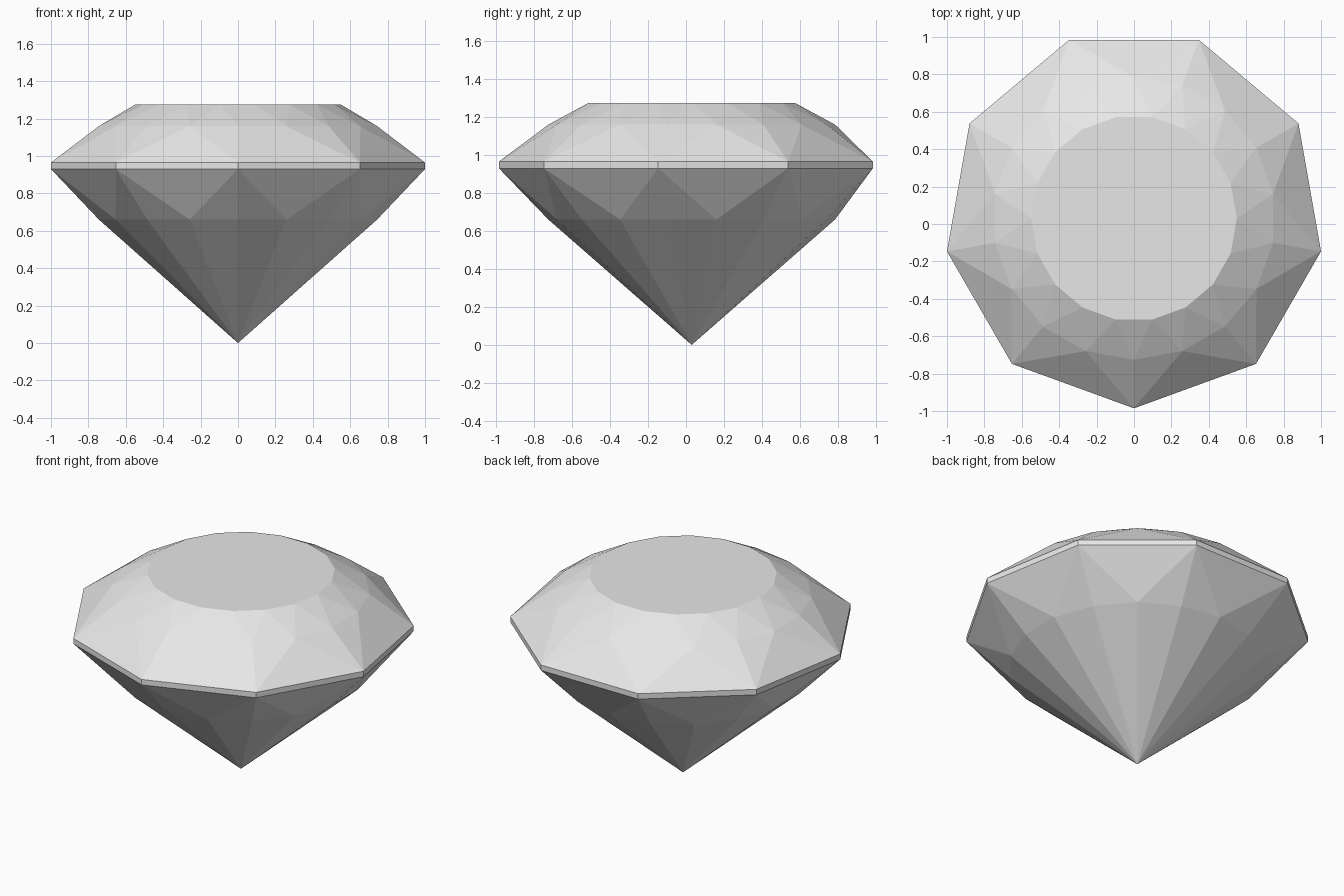
import bpy
import bmesh
from math import cos, sin, radians
from mathutils import Vector

cube = bpy.data.objects.get("Cube")
if cube:
    bpy.data.objects.remove(cube, do_unlink=True)

SIDES = 9
CENTRE_Y = 0.03
GIRDLE_R, RING_R, TABLE_R = 1.0154, 0.755, 0.55
GIRDLE_LOW, GIRDLE_TOP = 0.93, 0.965
CORE = Vector((0, CENTRE_Y, 0.9))

stone = bpy.data.materials.new("pale grey stone")
stone.use_nodes = True
stone.diffuse_color = (0.8, 0.8, 0.8, 1)
stone.node_tree.nodes["Principled BSDF"].inputs["Base Color"].default_value = (0.8, 0.8, 0.8, 1)


def ring(bm, count, radius, z, offset=0):
    """Evenly spaced vertices, starting at the front."""
    verts = []
    for i in range(count):
        a = radians(-90 + offset + 360 * i / count)
        verts.append(bm.verts.new((radius * cos(a), CENTRE_Y + radius * sin(a), z)))
    return verts


def break_facets(bm, girdle, mid):
    """Kite halves and triangles between the girdle and a ring of twice its count."""
    for i in range(SIDES):
        j, a, b = (i + 1) % SIDES, 2 * i, 2 * i + 1
        c = (b + 1) % (2 * SIDES)
        bm.faces.new((girdle[i], mid[a], mid[b]))
        bm.faces.new((girdle[i], mid[b], girdle[j]))
        bm.faces.new((girdle[j], mid[b], mid[c]))


def finish(bm, name):
    bm.normal_update()
    for f in bm.faces:
        if f.normal.dot(f.calc_center_median() - CORE) < 0:
            f.normal_flip()
    mesh = bpy.data.meshes.new(name)
    bm.to_mesh(mesh)
    bm.free()
    mesh.materials.append(stone)
    obj = bpy.data.objects.new(name, mesh)
    bpy.context.scene.collection.objects.link(obj)


# Crown: flat table, star facets and break facets
bm = bmesh.new()
table = ring(bm, 2 * SIDES, TABLE_R, 1.275, 10)
mid = ring(bm, 2 * SIDES, RING_R, 1.16)
girdle = ring(bm, SIDES, GIRDLE_R, GIRDLE_TOP)
bm.faces.new(table)
for i in range(2 * SIDES):
    j = (i + 1) % (2 * SIDES)
    bm.faces.new((table[i], mid[i], mid[j]))
    bm.faces.new((table[i], mid[j], table[j]))
break_facets(bm, girdle, mid)
finish(bm, "crown")

# Girdle: thin upright band
bm = bmesh.new()
low = ring(bm, SIDES, GIRDLE_R, GIRDLE_LOW)
top = ring(bm, SIDES, GIRDLE_R, GIRDLE_TOP)
for i in range(SIDES):
    j = (i + 1) % SIDES
    bm.faces.new((low[i], low[j], top[j], top[i]))
finish(bm, "girdle")

# Pavilion: break facets, then long facets down to the point
bm = bmesh.new()
girdle = ring(bm, SIDES, GIRDLE_R, GIRDLE_LOW)
mid = ring(bm, 2 * SIDES, RING_R, 0.66)
tip = bm.verts.new((0, CENTRE_Y, 0))
break_facets(bm, girdle, mid)
for i in range(2 * SIDES):
    bm.faces.new((mid[i], mid[(i + 1) % (2 * SIDES)], tip))
finish(bm, "pavilion")
